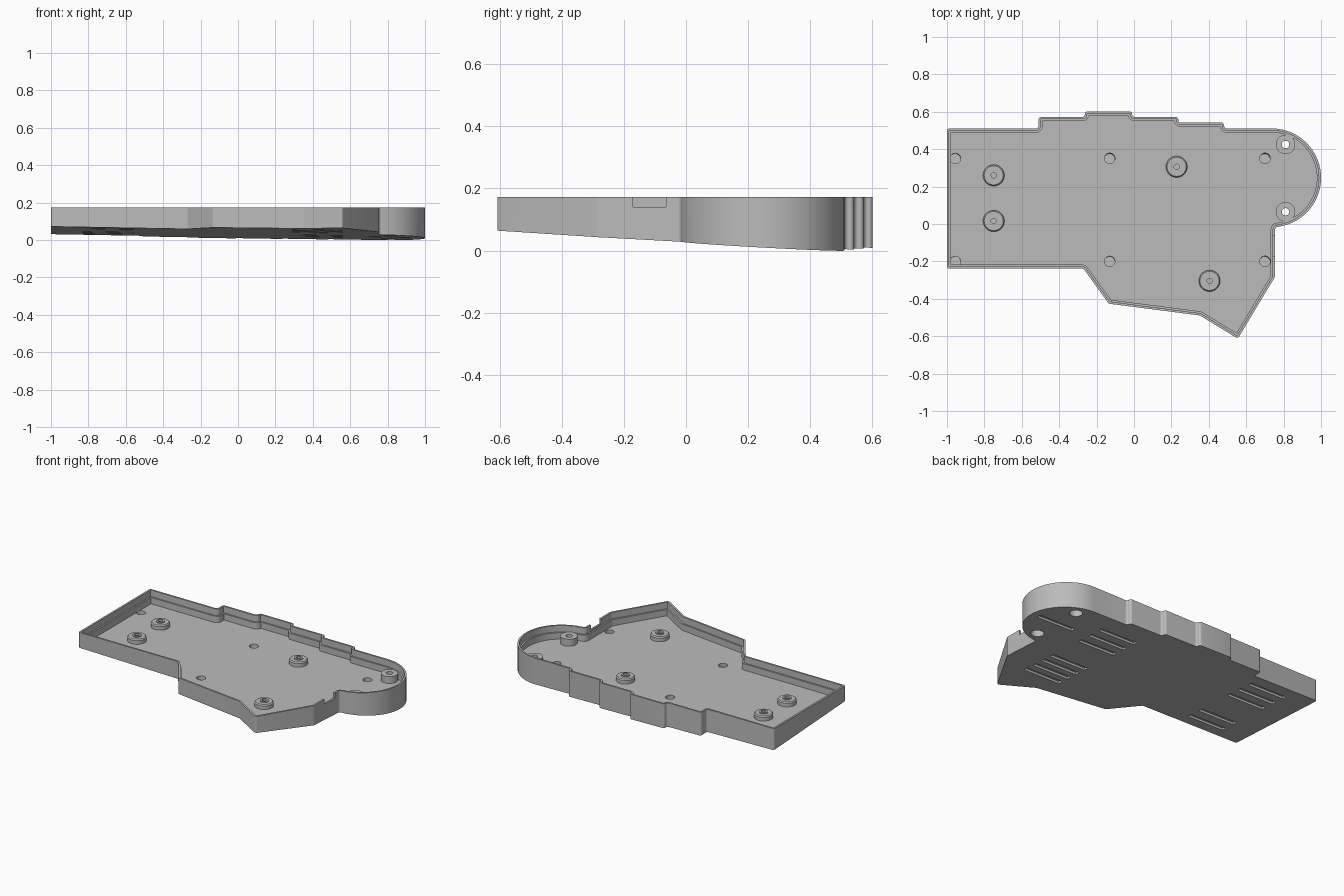
import bpy, bmesh
from math import sin, cos, pi, radians, tan
from mathutils import Vector, Matrix

cube = bpy.data.objects.get("Cube")
if cube:
    bpy.data.objects.remove(cube, do_unlink=True)

grey = bpy.data.materials.new("plain grey")
grey.use_nodes = True
COLOUR = (0.5, 0.5, 0.5, 1)
grey.diffuse_color = COLOUR
grey.node_tree.nodes["Principled BSDF"].inputs["Base Color"].default_value = COLOUR

RIM, LEDGE, FLOOR, FILLET = 0.173, 0.13, 0.088, 0.014


def base_z(x, y):
    """Height of the sloping underside."""
    return 0.041 - 0.018 * x - 0.0545 * y


TILT = Matrix.Rotation(-.0545, 4, "X") @ Matrix.Rotation(.018, 4, "Y")


def make_object(name, bm):
    bmesh.ops.recalc_face_normals(bm, faces=bm.faces)
    mesh = bpy.data.meshes.new(name)
    bm.to_mesh(mesh)
    bm.free()
    mesh.materials.append(grey)
    ob = bpy.data.objects.new(name, mesh)
    bpy.context.collection.objects.link(ob)
    return ob


def select(ob):
    bpy.ops.object.select_all(action="DESELECT")
    ob.select_set(True)
    bpy.context.view_layer.objects.active = ob


# Plan outline, clockwise from the back left corner
plan = [(-1, .511), (-.51, .511), (-.51, .573), (-.262, .573), (-.262, .602),
        (-.01, .602), (-.01, .573), (.237, .573), (.237, .542), (.482, .542), (.482, .511)]
plan += [(.736 + .264 * cos(radians(a)), .247 + .264 * sin(radians(a)))
         for a in range(90, -81, -5)]
plan += [(.753, -.019), (.753, -.284), (.555, -.613), (.352, -.489),
         (-.135, -.426), (-.27, -.239), (-1, -.239)]
plan = [Vector(p) for p in plan]


def outline(inset):
    """Plan moved inwards, with filleted corners."""
    n = len(plan)
    dirs = [(plan[(i + 1) % n] - plan[i]).normalized() for i in range(n)]
    points = []
    for i, p in enumerate(plan):
        d0, d1 = dirs[i - 1], dirs[i]
        n0, n1 = Vector((d0.y, -d0.x)), Vector((d1.y, -d1.x))
        corner = p + (n0 + n1) * inset / (1 + n0.dot(n1))
        turn = d0.angle_signed(d1)
        if abs(turn) < radians(12):
            points.append(corner)
            continue
        convex = d0.x * d1.y - d0.y * d1.x < 0
        radius = max(FILLET - inset, 0.002) if convex else FILLET + inset * 0.9
        reach = radius * tan(abs(turn) / 2)
        a, b = corner - d0 * reach, corner + d1 * reach
        for k in range(6):
            t = k / 5
            w = cos(turn / 2)
            weights = ((1 - t) ** 2, 2 * t * (1 - t) * w, t * t)
            points.append((a * weights[0] + corner * weights[1] + b * weights[2]) / sum(weights))
    return points


# Tray: sloping underside, outer wall, rim, plate ledge and level floor
bm = bmesh.new()
levels = [(0, None), (0, RIM), (.012, RIM), (.012, LEDGE), (.022, LEDGE), (.022, FLOOR)]
rings = [[bm.verts.new((p.x, p.y, base_z(p.x, p.y) if z is None else z))
          for p in outline(inset)] for inset, z in levels]
for lower, upper in zip(rings, rings[1:]):
    for i in range(len(lower)):
        bm.faces.new((lower[i - 1], lower[i], upper[i], upper[i - 1]))
bm.faces.new(rings[0])
bm.faces.new(rings[-1])
tray = make_object("tray", bm)

# Cutters for the tray
cut = bmesh.new()


def cut_box(x, y, z, size, rot):
    bmesh.ops.create_cube(cut, size=1, matrix=Matrix.Translation((x, y, z)) @ rot
                          @ Matrix.Diagonal((*size, 1)))


def cut_round(x, y, low, high, r):
    bmesh.ops.create_cone(cut, cap_ends=True, segments=32, radius1=r, radius2=r,
                          depth=high - low,
                          matrix=Matrix.Translation((x, y, (low + high) / 2)) @ TILT)


# Grip slots under the floor
slots = [(.815, [.245]), (.425, [.355, .26, .165, -.1, -.18, -.26, -.34]),
         (-.695, [.41, .315, .22, -.05, -.15])]
for x, rows in slots:
    for y in rows:
        cut_box(x, y, base_z(x, y), (.27, .032, .028), TILT)

# Round pockets sunk into the floor, square to the underside
for x in (-.955, -.13, .70):
    for y in (.35, -.2):
        cut_round(x, y, base_z(x, y) + .01, FLOOR + .02, .028)

# Screw wells under the tall posts
post_spots = [(.81, .425), (.81, .065)]
for x, y in post_spots:
    cut_round(x, y, -.05, FLOOR + .02, .04)

# Cable notch in the side wall
cut_box(.75, -.118, .18, (.09, .106, .08), Matrix())

cutter = make_object("tray_cutter", cut)
cutter.hide_render = True
mod = tray.modifiers.new("cuts", "BOOLEAN")
mod.operation = "DIFFERENCE"
mod.solver = "EXACT"
mod.object = cutter
select(tray)
bpy.ops.object.modifier_apply(modifier=mod.name)
bpy.data.objects.remove(cutter, do_unlink=True)
bpy.ops.object.shade_smooth_by_angle(angle=radians(30))


def lathe(name, x, y, profile, closed=False, steps=40):
    """Turned part standing on the floor."""
    bm = bmesh.new()
    verts = [bm.verts.new((r, 0, h)) for r, h in profile]
    pairs = list(zip(verts, verts[1:]))
    if closed:
        pairs.append((verts[-1], verts[0]))
    edges = [bm.edges.new(p) for p in pairs]
    bmesh.ops.spin(bm, geom=verts + edges, cent=(0, 0, 0), axis=(0, 0, 1),
                   angle=2 * pi, steps=steps)
    bmesh.ops.remove_doubles(bm, verts=bm.verts, dist=1e-5)
    ob = make_object(name, bm)
    ob.location = (x, y, FLOOR)
    select(ob)
    bpy.ops.object.shade_smooth_by_angle(angle=radians(30))


# Low bosses with a raised collar and a blind screw hole
boss = [(.057, -.004), (.057, .024), (.051, .031), (.026, .031), (.026, .038),
        (.014, .038), (.014, .008), (0, .008)]
for i, (x, y) in enumerate([(-.75, .26), (-.75, .016), (.228, .306), (.404, -.304)]):
    lathe(f"screw_boss_{i + 1}", x, y, boss)

# Tall posts with a screw hole through them
post = [(.052, -.008), (.052, .046), (.02, .046), (.02, .02), (.04, .02), (.04, -.008)]
for i, (x, y) in enumerate(post_spots):
    lathe(f"tall_post_{i + 1}", x, y, post, closed=True)
